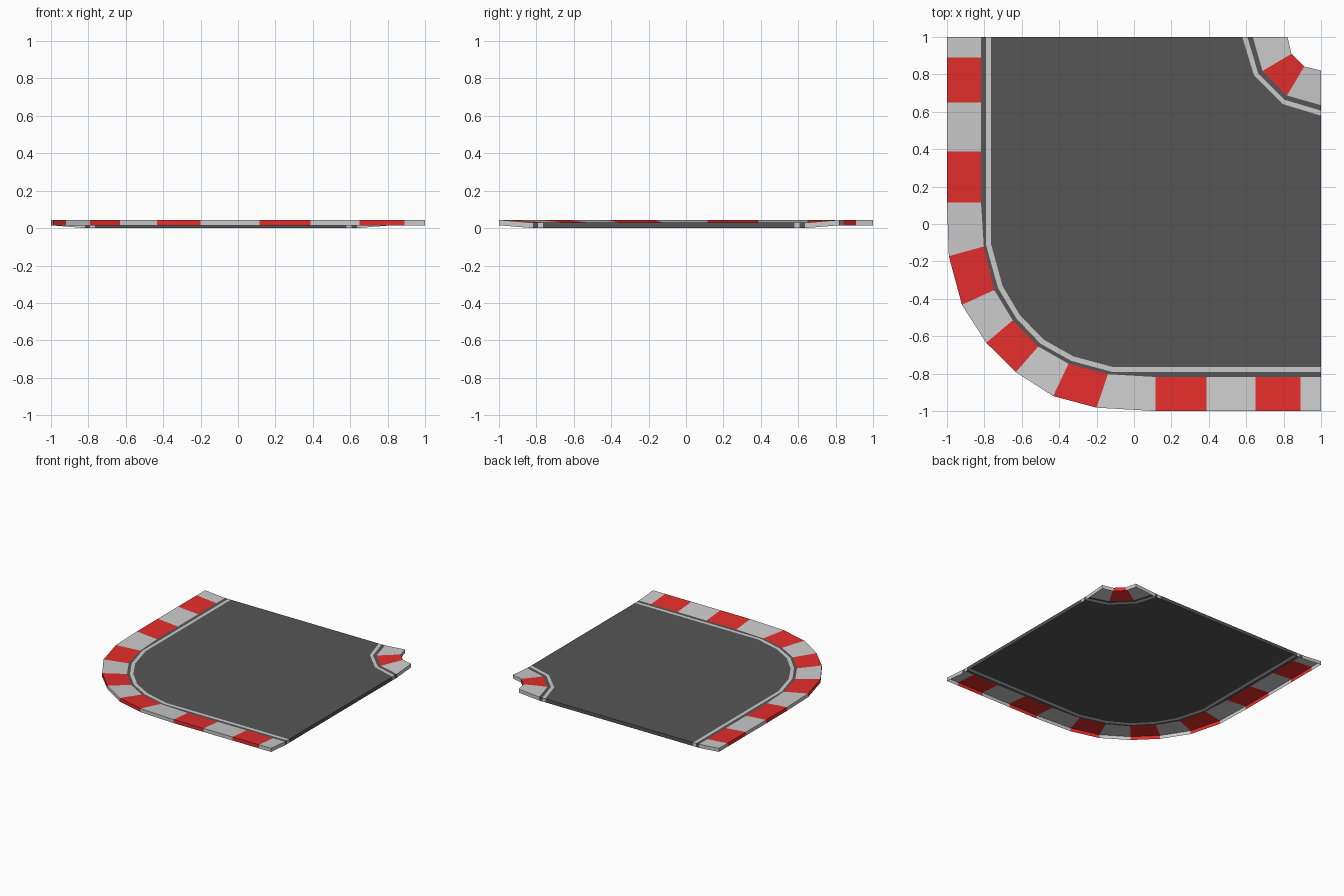
import bpy, bmesh

if "Cube" in bpy.data.objects:
    bpy.data.objects.remove(bpy.data.objects["Cube"])


def material(name, rgb):
    m = bpy.data.materials.new(name)
    m.diffuse_color = (*rgb, 1)
    m.use_nodes = True
    m.node_tree.nodes["Principled BSDF"].inputs["Base Color"].default_value = m.diffuse_color
    return m


RED = material("kerb_red", (0.78, 0.027, 0.025))
LIGHT = material("light_grey", (0.56, 0.56, 0.56))
DARK = material("asphalt", (0.093, 0.093, 0.093))

THICK = 0.029     # height of the side walls
RISE = 0.015      # how far the kerb climbs to its outer edge


def slab(name, faces, mats):
    """Top surface with skirt walls, open underneath.
    faces: list of (counter-clockwise top points, material slot, exposed edge indices)."""
    bm = bmesh.new()
    for pts, slot, walls in faces:
        top = [bm.verts.new(p) for p in pts]
        made = [bm.faces.new(top)]
        for i in walls:
            j = (i + 1) % len(pts)
            low = [bm.verts.new((x, y, z - THICK)) for x, y, z in (pts[i], pts[j])]
            made.append(bm.faces.new((low[0], low[1], top[j], top[i])))
        for f in made:
            f.material_index = slot
    bmesh.ops.remove_doubles(bm, verts=bm.verts, dist=1e-5)
    mesh = bpy.data.meshes.new(name)
    bm.to_mesh(mesh)
    bm.free()
    for m in mats:
        mesh.materials.append(m)
    bpy.context.collection.objects.link(bpy.data.objects.new(name, mesh))


def strip(name, outer, inner, mats, kerb=False):
    """Band between two paths, mats alternate; walls only on exposed sides."""
    h = THICK + (RISE if kerb else 0)
    a = [(x, y, h) for x, y in outer]
    b = [(x, y, THICK) for x, y in inner]
    n = len(a) - 1
    faces = []
    for i in range(n):
        walls = ([0] if kerb else []) + ([1] if i == n - 1 else []) + ([3] if i == 0 else [])
        faces.append(([a[i], a[i + 1], b[i + 1], b[i]], i % len(mats), walls))
    slab(name, faces, mats)


# Outer bend: straight, faceted curve, straight
STATIONS = (1, 0.89, 0.65, 0.387, 0.115)


def bend(d, curve):
    return ([(-d, s) for s in STATIONS] + curve
            + [(s, -d) for s in reversed(STATIONS)])


kerb_out = bend(1, [(-.99, -.172), (-.92, -.432), (-.79, -.635),
                    (-.632, -.792), (-.432, -.92), (-.2, -.982)])
kerb_in = bend(.818, [(-.803, -.12), (-.747, -.353), (-.648, -.515),
                      (-.512, -.655), (-.35, -.747), (-.14, -.803)])
line_out = bend(.79, [(-.79, -.117), (-.727, -.342), (-.629, -.505),
                      (-.5, -.64), (-.335, -.732), (-.12, -.79)])
line_in = bend(.765, [(-.765, -.105), (-.703, -.331), (-.61, -.487),
                      (-.483, -.618), (-.324, -.708), (-.112, -.765)])

strip("outer_kerb", kerb_out, kerb_in, [LIGHT, RED], kerb=True)
strip("outer_road_edge", kerb_in, line_out, [DARK])
strip("outer_line", line_out, line_in, [LIGHT])


# Inner corner, mirrored across the diagonal
def corner(end, x, y):
    return [(1, end), (x, y), (y, x), (end, 1)]


c_kerb_out = corner(.82, .91, .842)
c_kerb_in = corner(.635, .818, .687)
c_line_out = corner(.606, .806, .664)
c_line_in = corner(.579, .796, .641)

strip("inner_kerb", c_kerb_out, c_kerb_in, [LIGHT, RED], kerb=True)
strip("inner_road_edge", c_kerb_in, c_line_out, [DARK])
strip("inner_line", c_line_out, c_line_in, [LIGHT])

# Road surface fills the area between the two lines
road = [(x, y, THICK) for x, y in line_in + c_line_in]
slab("road", [(road, 0, [len(line_in) - 1, len(road) - 1])], [DARK])
